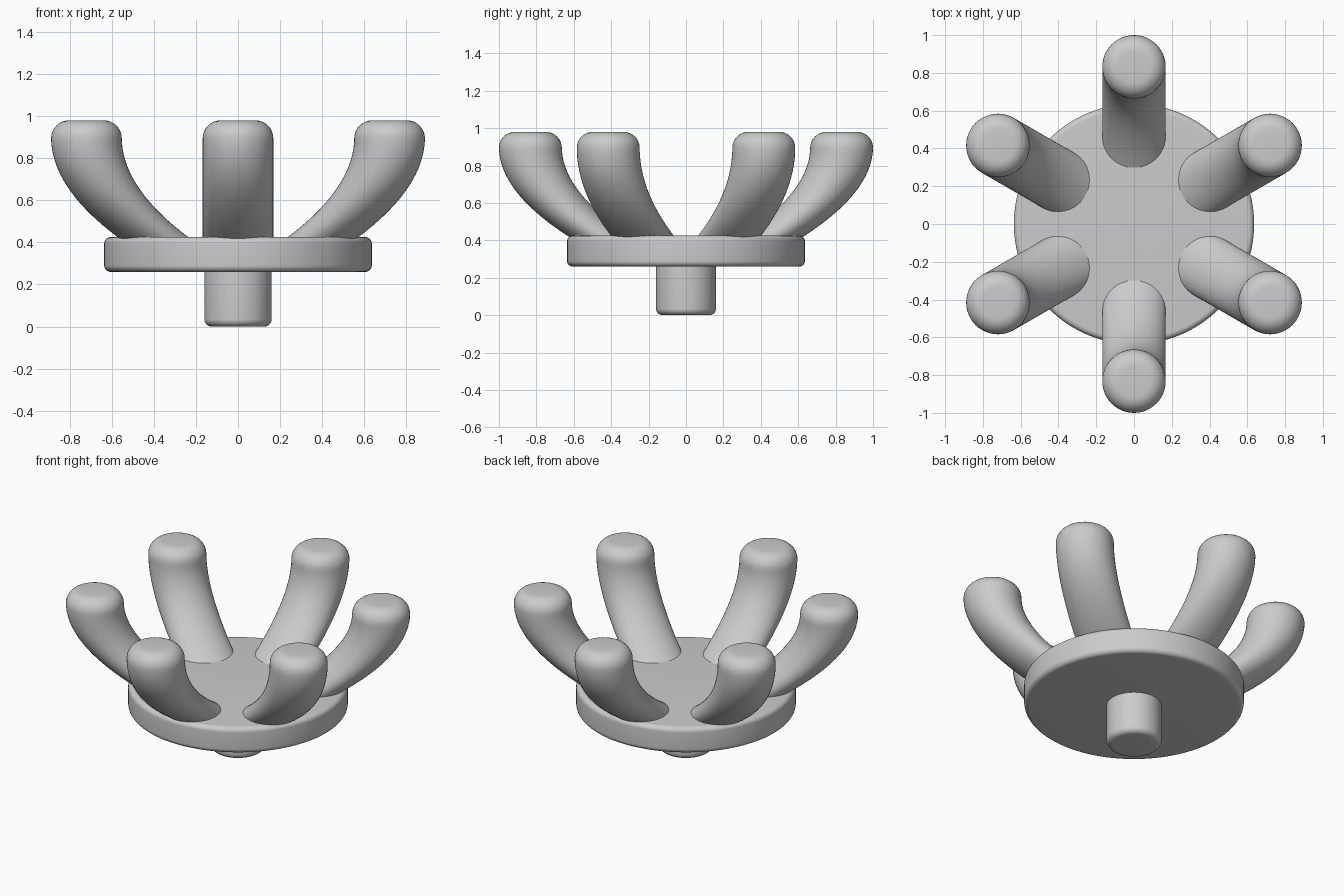
import bpy, bmesh, math
from mathutils import Matrix

cube = bpy.data.objects.get("Cube")
if cube:
    bpy.data.objects.remove(cube)

grey = bpy.data.materials.new("plain_grey")
grey.use_nodes = True
GREY = (0.6, 0.6, 0.6, 1)
grey.diffuse_color = GREY
grey.node_tree.nodes["Principled BSDF"].inputs["Base Color"].default_value = GREY


def rounded_profile(radius, low, high, low_round, high_round, steps=8, rows=1):
    """Outline of a cylinder wall with rounded bottom and top edges."""
    points = []
    for i in range(steps + 1 if low_round else 1):
        a = math.pi / 2 * i / steps
        points.append((radius - low_round * (1 - math.sin(a)),
                       low + low_round * (1 - math.cos(a))))
    z0, z1 = low + low_round, high - high_round
    points += [(radius, z0 + (z1 - z0) * i / rows) for i in range(1, rows)]
    for i in range(steps + 1):
        a = math.pi / 2 * i / steps
        points.append((radius - high_round * (1 - math.cos(a)),
                       z1 + high_round * math.sin(a)))
    return points


def turned(name, profile, centre=lambda z: 0, angle=0, sides=64):
    """Stack horizontal rings whose centres follow centre(z), turned by angle."""
    bm = bmesh.new()
    rings = []
    for r, z in profile:
        rings.append([bm.verts.new((centre(z) + r * math.cos(t), r * math.sin(t), z))
                      for t in (math.tau * k / sides for k in range(sides))])
    for a, b in zip(rings, rings[1:]):
        for k in range(sides):
            n = (k + 1) % sides
            bm.faces.new((a[k], a[n], b[n], b[k]))
    bm.faces.new(rings[0][::-1])
    bm.faces.new(rings[-1])
    bm.transform(Matrix.Rotation(angle, 4, "Z"))
    bmesh.ops.recalc_face_normals(bm, faces=bm.faces)
    mesh = bpy.data.meshes.new(name)
    bm.to_mesh(mesh)
    bm.free()
    mesh.materials.append(grey)
    obj = bpy.data.objects.new(name, mesh)
    bpy.context.collection.objects.link(obj)
    bpy.ops.object.select_all(action="DESELECT")
    obj.select_set(True)
    bpy.context.view_layer.objects.active = obj
    bpy.ops.object.shade_smooth_by_angle(angle=math.radians(35))
    return obj


def prong_centre(z):
    """Sweep outward from the plate, then straight up at the tip."""
    return 0.832 - 1.62 * max(0, 0.9 - z) ** 2


# Stem and round plate
turned("stem", rounded_profile(0.16, 0, 0.32, 0.035, 0.01))
turned("plate", rounded_profile(0.636, 0.26, 0.425, 0.03, 0.03), sides=128)

# Six curved prongs with rounded tips
for i in range(6):
    turned(f"prong_{i + 1}", rounded_profile(0.168, 0.31, 0.98, 0, 0.085, rows=24),
           prong_centre, math.radians(30 + 60 * i), sides=48)
